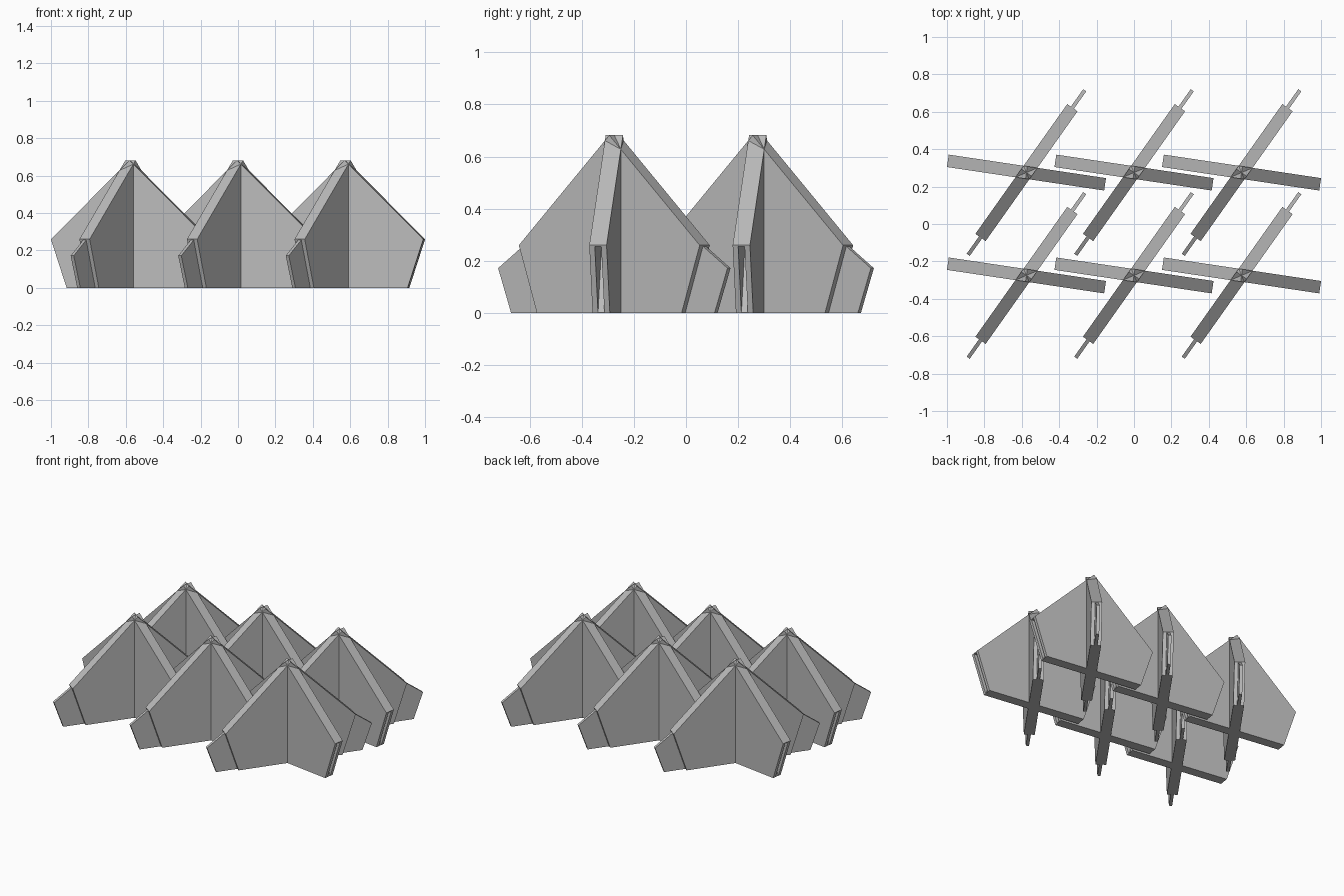
import bpy, bmesh, math
from mathutils import Matrix

cube = bpy.data.objects.get("Cube")
if cube:
    bpy.data.objects.remove(cube)

grey = bpy.data.materials.new("concrete_grey")
grey.use_nodes = True
colour = (0.5, 0.5, 0.5, 1)
grey.diffuse_color = colour
grey.node_tree.nodes["Principled BSDF"].inputs["Base Color"].default_value = colour


def slab(name, profile, thickness, angle):
    """Upright slab: a (distance, height) profile, thickened and turned about z."""
    bm = bmesh.new()
    face = bm.faces.new([bm.verts.new((s, -thickness / 2, z)) for s, z in profile])
    out = bmesh.ops.extrude_face_region(bm, geom=[face])["geom"]
    moved = [v for v in out if isinstance(v, bmesh.types.BMVert)]
    bmesh.ops.translate(bm, verts=moved, vec=(0, thickness, 0))
    bmesh.ops.recalc_face_normals(bm, faces=bm.faces[:])
    bm.transform(Matrix.Rotation(math.radians(angle), 4, "Z"))
    mesh = bpy.data.meshes.new(name)
    bm.to_mesh(mesh)
    bm.free()
    mesh.materials.append(grey)
    obj = bpy.data.objects.new(name, mesh)
    bpy.context.collection.objects.link(obj)
    return obj


def combine(target, other, operation):
    mod = target.modifiers.new(operation, "BOOLEAN")
    mod.object, mod.operation, mod.solver = other, operation, "EXACT"


WIDTH = 0.067
SLOTTED, TONGUED = -8.5, 54.7
plate = [(-0.34, 0), (0.34, 0), (0.425, 0.26), (0, 0.682), (-0.425, 0.26)]
tongue = [(0.3, 0), (0.478, 0), (0.539, 0.172), (0.425, 0.255), (0.3, 0.255)]
slot = [(0.338, 0.002), (0.45, 0.002), (0.45, 0.255), (0.25, 0.255)]

# Two crossing plates: one with slotted ends, one with tongues
unit = slab("slotted_plate", plate, WIDTH, SLOTTED)
helpers = []
for turn in (0, 180):
    cutter = slab("slot_cutter", slot, 0.025, SLOTTED + turn)
    combine(unit, cutter, "DIFFERENCE")
    helpers.append(cutter)
cross = slab("tongued_plate", plate, WIDTH, TONGUED)
combine(unit, cross, "UNION")
helpers.append(cross)
for turn in (0, 180):
    part = slab("tongue", tongue, 0.02, TONGUED + turn)
    combine(unit, part, "UNION")
    helpers.append(part)

# Bake the finished block and drop the helpers
bpy.context.view_layer.update()
block = bpy.data.meshes.new_from_object(
    unit.evaluated_get(bpy.context.evaluated_depsgraph_get()))
block.name = "barrier_block"
for obj in helpers + [unit]:
    bpy.data.objects.remove(obj)
block.materials.clear()
block.materials.append(grey)
for poly in block.polygons:
    poly.material_index = 0
    poly.use_smooth = False

# Two rows of three blocks
for row, y in (("front", -0.275), ("back", 0.275)):
    for column, x in (("right", -0.575), ("middle", 0), ("left", 0.575)):
        obj = bpy.data.objects.new(f"{row}_{column}_block", block)
        obj.location = (x, y, 0)
        bpy.context.collection.objects.link(obj)
